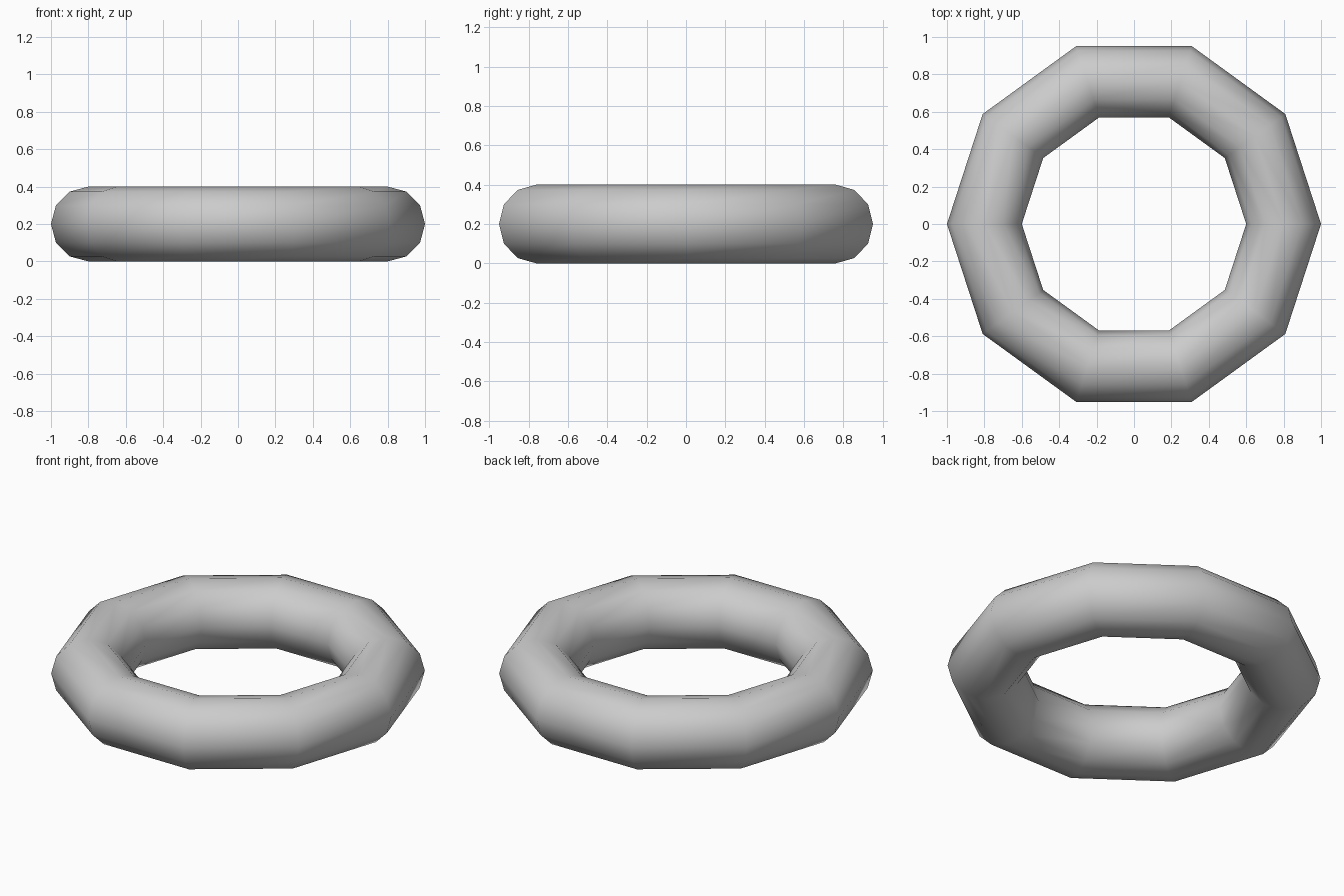
import bpy

if "Cube" in bpy.data.objects:
    bpy.data.objects.remove(bpy.data.objects["Cube"])

# Ring: ten segments around, twelve-sided tube, resting on the ground
bpy.ops.mesh.primitive_torus_add(
    major_segments=10, minor_segments=12,
    major_radius=0.8, minor_radius=0.2,
    location=(0, 0, 0.2))
ring = bpy.context.object
ring.name = "ring"
bpy.ops.object.shade_smooth()
